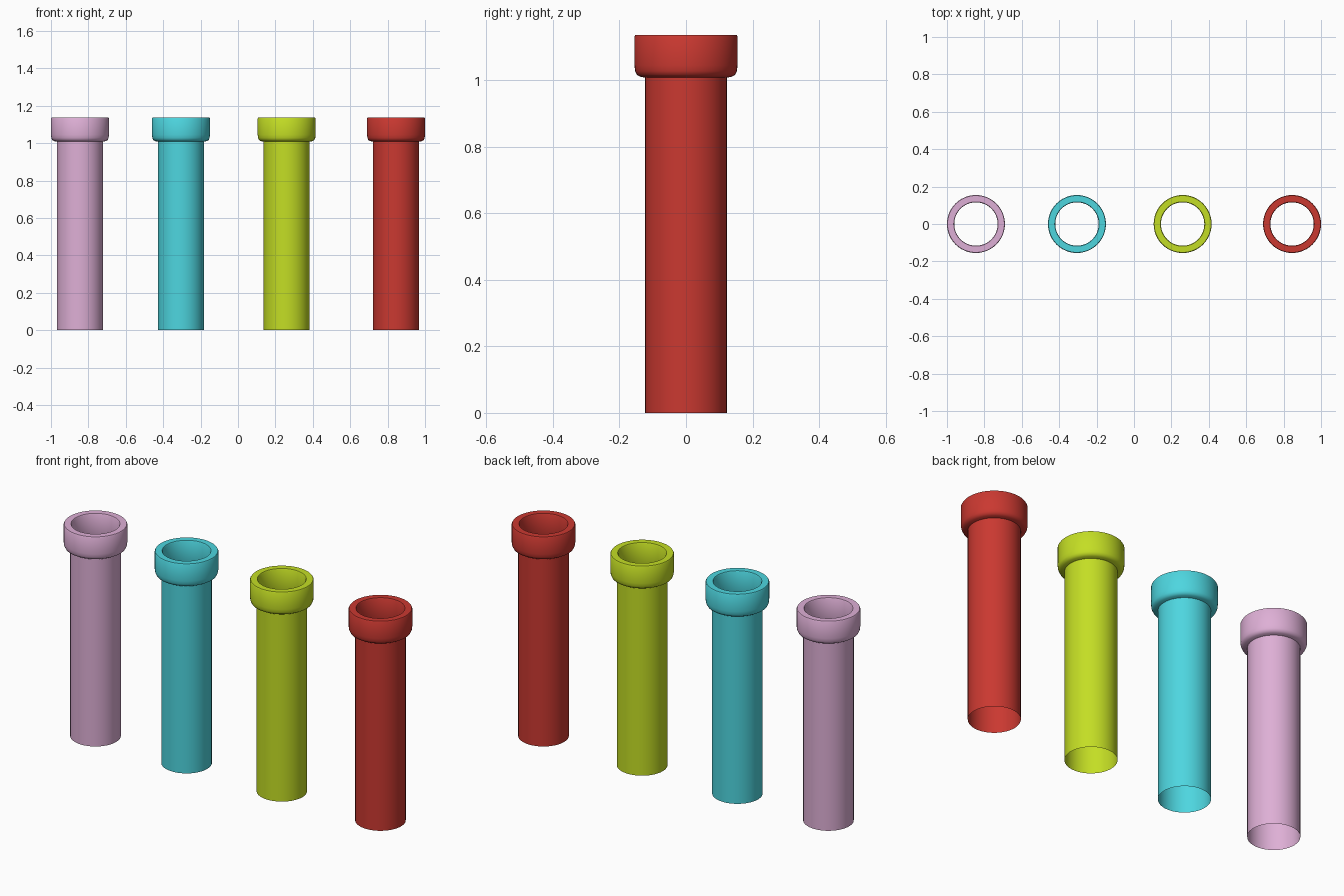
import bpy
import bmesh
import math
from mathutils import Vector

cube = bpy.data.objects.get("Cube")
if cube:
    bpy.data.objects.remove(cube)

SEGMENTS = 48

# Radius and height: thin open tube, rounded collar, flat rim, inner lip
PROFILE = [
    (0.123, 0.0), (0.123, 1.008), (0.138, 1.011), (0.148, 1.017),
    (0.153, 1.028), (0.155, 1.045), (0.155, 1.132), (0.152, 1.137),
    (0.119, 1.137), (0.116, 1.132), (0.116, 1.03), (0.123, 1.0),
]

# Colour name, pipe position along x, linear colour
PIPES = [
    ("pink", -0.845, (0.73, 0.43, 0.67, 1)),
    ("cyan", -0.305, (0.075, 0.67, 0.74, 1)),
    ("lime", 0.26, (0.55, 0.73, 0.018, 1)),
    ("red", 0.845, (0.59, 0.04, 0.03, 1)),
]


def make_material(name, color):
    mat = bpy.data.materials.new(name)
    mat.use_nodes = True
    mat.diffuse_color = color
    mat.node_tree.nodes["Principled BSDF"].inputs["Base Color"].default_value = color
    return mat


def make_pipe(name, x, mat):
    # Turn the profile around the vertical axis
    bm = bmesh.new()
    verts = [bm.verts.new((r, 0, z)) for r, z in PROFILE]
    edges = [bm.edges.new(pair) for pair in zip(verts, verts[1:])]
    bmesh.ops.spin(bm, geom=verts + edges, cent=Vector(), axis=Vector((0, 0, 1)),
                   angle=math.tau, steps=SEGMENTS)
    bmesh.ops.remove_doubles(bm, verts=bm.verts, dist=0.0005)
    bmesh.ops.recalc_face_normals(bm, faces=bm.faces)
    # The tall outer wall must face outwards
    wall = max(bm.faces, key=lambda f: f.calc_area())
    center = wall.calc_center_median()
    if wall.normal.dot(Vector((center.x, center.y, 0))) < 0:
        bmesh.ops.reverse_faces(bm, faces=bm.faces)
    mesh = bpy.data.meshes.new(name)
    bm.to_mesh(mesh)
    bm.free()
    mesh.materials.append(mat)
    obj = bpy.data.objects.new(name, mesh)
    obj.location.x = x
    bpy.context.collection.objects.link(obj)
    return obj


bpy.ops.object.select_all(action="DESELECT")
for color_name, x, color in PIPES:
    pipe = make_pipe(color_name + "_pipe", x, make_material(color_name, color))
    pipe.select_set(True)
    bpy.context.view_layer.objects.active = pipe
bpy.ops.object.shade_smooth_by_angle(angle=math.radians(35))
